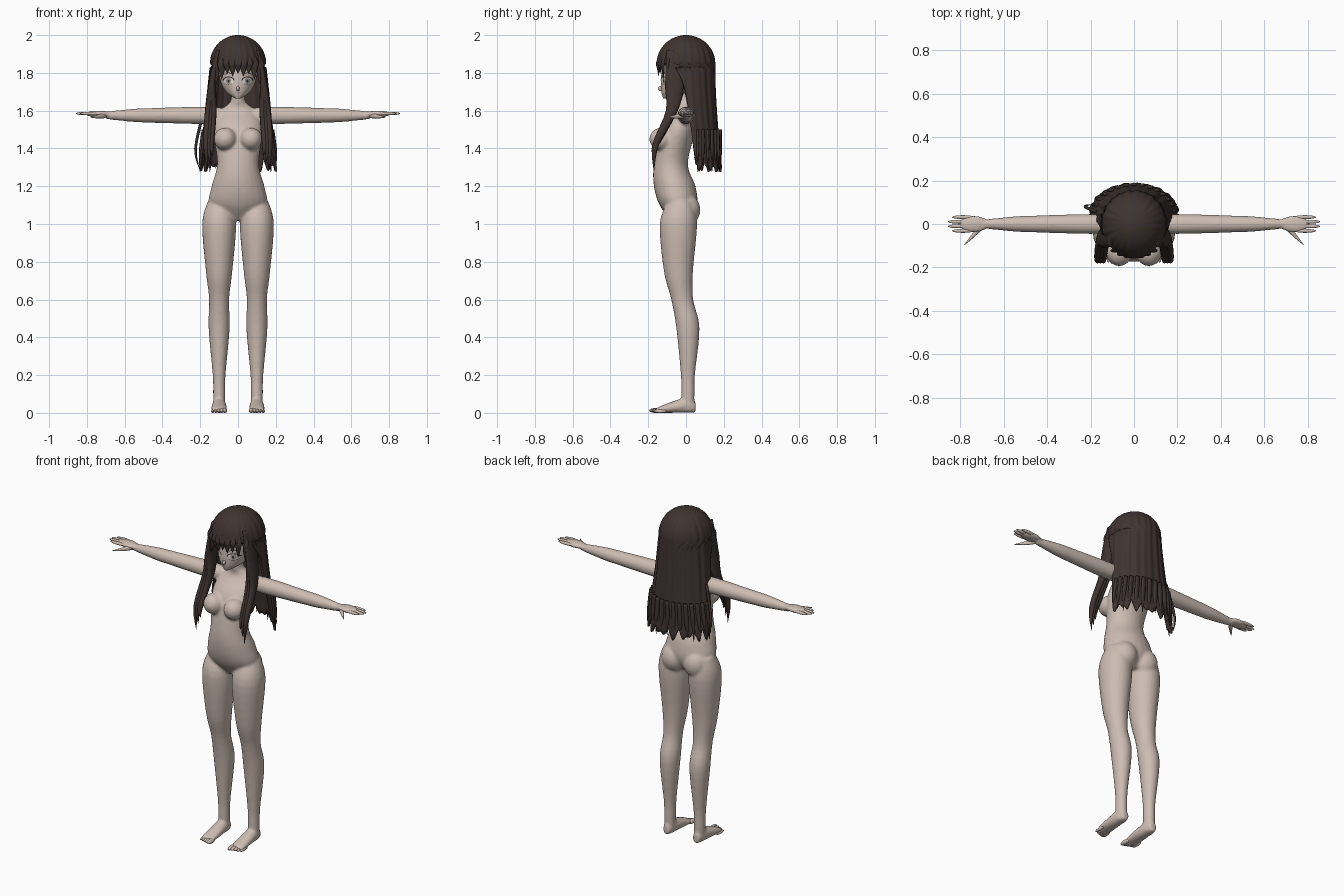
import bpy, bmesh, math
from math import sin, cos, pi, radians, sqrt
from mathutils import Vector, Matrix
from mathutils.bvhtree import BVHTree

if "Cube" in bpy.data.objects:
    bpy.data.objects.remove(bpy.data.objects["Cube"])


def material(name, *rgb):
    mat = bpy.data.materials.new(name)
    mat.use_nodes = True
    mat.diffuse_color = (*rgb, 1)
    mat.node_tree.nodes["Principled BSDF"].inputs["Base Color"].default_value = (*rgb, 1)
    return mat


skin = material("pale skin", .61, .51, .45)
hair = material("dark brown hair", .05, .034, .03)
eye_white = material("eye white", .75, .72, .7)
iris = material("iris", .36, .3, .27)
dark_line = material("dark line", .03, .02, .02)
lip = material("lip", .35, .2, .18)


def smooth_rows(rows, steps=5):
    """Catmull-Rom interpolation through rows of numbers."""
    rows = [Vector(row) for row in rows]
    padded = [rows[0], *rows, rows[-1]]
    result = []
    for before, start, end, after in zip(padded, padded[1:], padded[2:], padded[3:]):
        for step in range(steps):
            t = step / steps
            bend = 2 * before - 5 * start + 4 * end - after
            twist = after - before + 3 * (start - end)
            result.append(start + ((end - before) * t + bend * t ** 2 + twist * t ** 3) / 2)
    return result + [rows[-1]]


def bridge(bm, rows):
    """Quads between neighbouring rows of vertices."""
    for low, high in zip(rows, rows[1:]):
        for a, b, c, d in zip(low, low[1:], high[1:], high):
            bm.faces.new((a, b, c, d))


def loft(bm, rows, axis="z", side=1, count=24):
    """Closed tube through rows of x, y, z and two radii, with rings square to the axis."""
    u, v = [i for i in range(3) if "xyz"[i] != axis]
    rings = []
    for x, y, z, radius_u, radius_v in smooth_rows(rows):
        ring = []
        for i in range(count):
            point = Vector((x, y, z))
            point[u] += radius_u * cos(2 * pi * i / count)
            point[v] += radius_v * sin(2 * pi * i / count)
            point.x *= side
            ring.append(bm.verts.new(point))
        rings.append(ring)
    bridge(bm, [ring + ring[:1] for ring in rings])
    bm.faces.new(rings[0])
    bm.faces.new(rings[-1])


def ball(bm, centre, radii):
    matrix = Matrix.Translation(centre) @ Matrix.Diagonal((*radii, 1))
    bmesh.ops.create_uvsphere(bm, u_segments=24, v_segments=16, radius=1, matrix=matrix)


def finish(bm, name, mat):
    bmesh.ops.recalc_face_normals(bm, faces=bm.faces)
    mesh = bpy.data.meshes.new(name)
    bm.to_mesh(mesh)
    bm.free()
    mesh.materials.append(mat)
    mesh.shade_smooth()
    obj = bpy.data.objects.new(name, mesh)
    bpy.context.collection.objects.link(obj)
    return obj


sides = {"right": -1, "left": 1}

# Torso and neck: height, depth position, half width, half depth
torso = [(1.02, -.03, .05, .05), (1.1, -.04, .15, .1), (1.2, -.06, .14, .11), (1.32, -.08, .11, .09),
         (1.5, -.04, .13, .09), (1.6, 0, .09, .05), (1.65, -.01, .04, .04), (1.72, -.02, .04, .04)]
# Leg: height, depth position, radius
leg = [(1.12, -.03, .06), (1, -.04, .09), (.75, -.04, .07), (.6, -.02, .053),
       (.45, .01, .056), (.2, .01, .034), (.1, .01, .032), (.01, .01, .03)]
# Foot: depth position, half width, half height
foot = [(.05, .02, .03), (0, .035, .04), (-.1, .042, .025), (-.16, .04, .012)]
# Arm: distance out, radius
arm = [(.08, .04), (.2, .046), (.45, .039), (.55, .035), (.7, .02)]

# Body: overlapping volumes fused into one smooth mannequin surface
bm = bmesh.new()
loft(bm, [(0, y, z, width, depth) for z, y, width, depth in torso])
for side in sides.values():
    loft(bm, [(.1, y, z, r, r * 1.1) for z, y, r in leg], side=side)
    loft(bm, [(.1, y, height, width, height) for y, width, height in foot], "y", side)
    loft(bm, [(x, 0, 1.575, r, r) for x, r in arm], "x", side)
    ball(bm, (side * .74, 0, 1.583), (.07, .04, .017))
    ball(bm, (side * .073, 0, 1.075), (.075, .076, .085))
    ball(bm, (side * .068, -.13, 1.45), (.06, .064, .06))
body = finish(bm, "body", skin)
fuse = body.modifiers.new("fuse", "REMESH")
fuse.mode, fuse.voxel_size, fuse.use_smooth_shade = "VOXEL", .008, True
soften = body.modifiers.new("soften", "SMOOTH")
soften.factor, soften.iterations = .5, 5

# Fingers, thumbs and toes
for label, side in sides.items():
    bm = bmesh.new()
    for i in range(4):
        spread = i - 1.5
        tip = .86 - .01 * spread ** 2
        ball(bm, (side * (tip - .05), .021 * spread, 1.585), (.05, .009, .009))
    loft(bm, [(.69, 0, 1.575, .015, .012), (.73, -.04, 1.57, .015, .012),
              (.78, -.095, 1.565, .002, .002)], "x", side)
    finish(bm, label + "_fingers", skin)
    bm = bmesh.new()
    for i in range(5):
        r = .013 - .001 * i
        ball(bm, (side * (.07 + .016 * i), .006 * i - .16, r), (r, .035, r))
    finish(bm, label + "_toes", skin)

# Head with a pointed chin and a small nose: height, depth position, half width, half depth
head = [(1.665, -.1, .015, .02), (1.7, -.05, .064, .08), (1.77, -.02, .097, .112),
        (1.88, 0, .098, .115), (1.965, 0, .03, .04)]
bm = bmesh.new()
loft(bm, [(0, y, z, width, depth) for z, y, width, depth in head], count=40)
bmesh.ops.recalc_face_normals(bm, faces=bm.faces)
face_tree = BVHTree.FromBMesh(bm)
ball(bm, (0, -.128, 1.717), (.009, .02, .014))
finish(bm, "head", skin)


def face_plate(name, mat, centre, size, lift, inner=.02, outer=1, start=0, end=360):
    """Elliptical patch or arc laid on the face surface."""
    bm, rows = bmesh.new(), []
    for i in range(4):
        r, row = inner + (outer - inner) * i / 3, []
        for k in range(25):
            angle = radians(start + (end - start) * k / 24)
            origin = Vector((centre[0] + size[0] * r * cos(angle), -1, centre[1] + size[1] * r * sin(angle)))
            hit = face_tree.ray_cast(origin, Vector((0, 1, 0)))[0]
            row.append(bm.verts.new(hit - Vector((0, lift, 0))))
        rows.append(row)
    bridge(bm, rows)
    finish(bm, name, mat)


# Eyes, brows and mouth
for label, side in sides.items():
    eye, size = (side * .05, 1.757), (.026, .019)
    face_plate(label + "_eye_white", eye_white, eye, size, .001)
    face_plate(label + "_iris", iris, eye, (.013, .017), .002)
    face_plate(label + "_pupil", dark_line, eye, (.005, .007), .003)
    face_plate(label + "_upper_lash", dark_line, eye, size, .004, 1, 1.25, 5, 175)
    face_plate(label + "_lower_lash", dark_line, eye, size, .003, .97, 1.06, 220, 320)
    face_plate(label + "_brow", dark_line, eye, (.032, .043), .003, .96, 1.05, 45, 135)
face_plate("mouth", lip, (0, 1.694), (.014, .002), .001)

# Main hair: a ribbed sheet, domed over the crown and open at the front below the brow
bm, rows = bmesh.new(), []
dome_rows, fall_rows, columns = 16, 24, 160
for i in range(1, dome_rows + fall_rows + 1):
    dome = sin(pi / 2 * min(1, i / dome_rows))
    fall = max(0, i / dome_rows - 1) * dome_rows / fall_rows
    height = 1.85 + .15 * sqrt(1 - dome ** 2) - .54 * fall
    half_angle = 1.57 + .5 * (1 - fall) ** 6 if fall else pi
    row = []
    for k in range(columns + 1):
        angle = half_angle * (2 * k / columns - 1)
        strand, fine = abs(sin(8 * angle)), sin(23 * angle)
        rib = 1 + dome * (.02 * strand + .012 * fine - .012)
        ragged = fall ** 6 * (.05 * strand + .015 * fine - .03)
        row.append(bm.verts.new(((.148 + .057 * fall) * dome * rib * sin(angle),
                                 .05 * fall ** 1.5 + (.154 - .015 * fall) * dome * rib * cos(angle),
                                 height - ragged)))
    rows.append(row)
bridge(bm, rows)
bmesh.ops.contextual_create(bm, geom=rows[0])
bmesh.ops.remove_doubles(bm, verts=bm.verts, dist=.0002)
back_hair = finish(bm, "back_hair", hair)
thickness = back_hair.modifiers.new("thickness", "SOLIDIFY")
thickness.thickness, thickness.offset = .012, -1

# Loose tips along the lower edge and one stray strand
bm = bmesh.new()
for i in range(15):
    angle = 1.45 * (i / 7 - 1)
    x, y = .195 * sin(angle), .045 + .137 * cos(angle)
    loft(bm, [(x * .92, y, 1.5, .014, .008), (x, y, 1.38, .014, .008),
              (x * 1.04, y, 1.275 + .02 * (i % 3), .001, .001)], count=8)
loft(bm, [(.18, .06, 1.6, .008, .008), (.225, .08, 1.4, .007, .007),
          (.2, .09, 1.28, .001, .001)], side=-1, count=8)
finish(bm, "hair_tips", hair)

# Long locks falling in front of the shoulders
for label, side in sides.items():
    bm = bmesh.new()
    for i in (-1, 0, 1):
        out = .014 * i
        loft(bm, [(.105, -.06 + out, 1.92, .01, .03), (.135, -.06, 1.75, .02, .05),
                  (.144 + out, -.075, 1.6, .017, .032), (.155 + out, -.16, 1.42, .014, .018),
                  (.148 + out, -.17, 1.32 - .04 * i, .001, .001)], side=side, count=12)
    finish(bm, label + "_front_lock", hair)

# Fringe of tapered locks
bm = bmesh.new()
for i in range(-4, 5):
    across = i / 4
    x, y = .115 * across, -.148 * sqrt(1 - .6 * across ** 2)
    tip = 1.8 - .06 * across ** 4 - .015 * (i % 2)
    loft(bm, [(x * .55, y * .68, 1.955, .012, .01), (x, y, 1.86, .02, .009),
              (x, y, (1.86 + tip) / 2, .015, .007), (x, y, tip, .001, .001)], count=12)
finish(bm, "fringe", hair)
